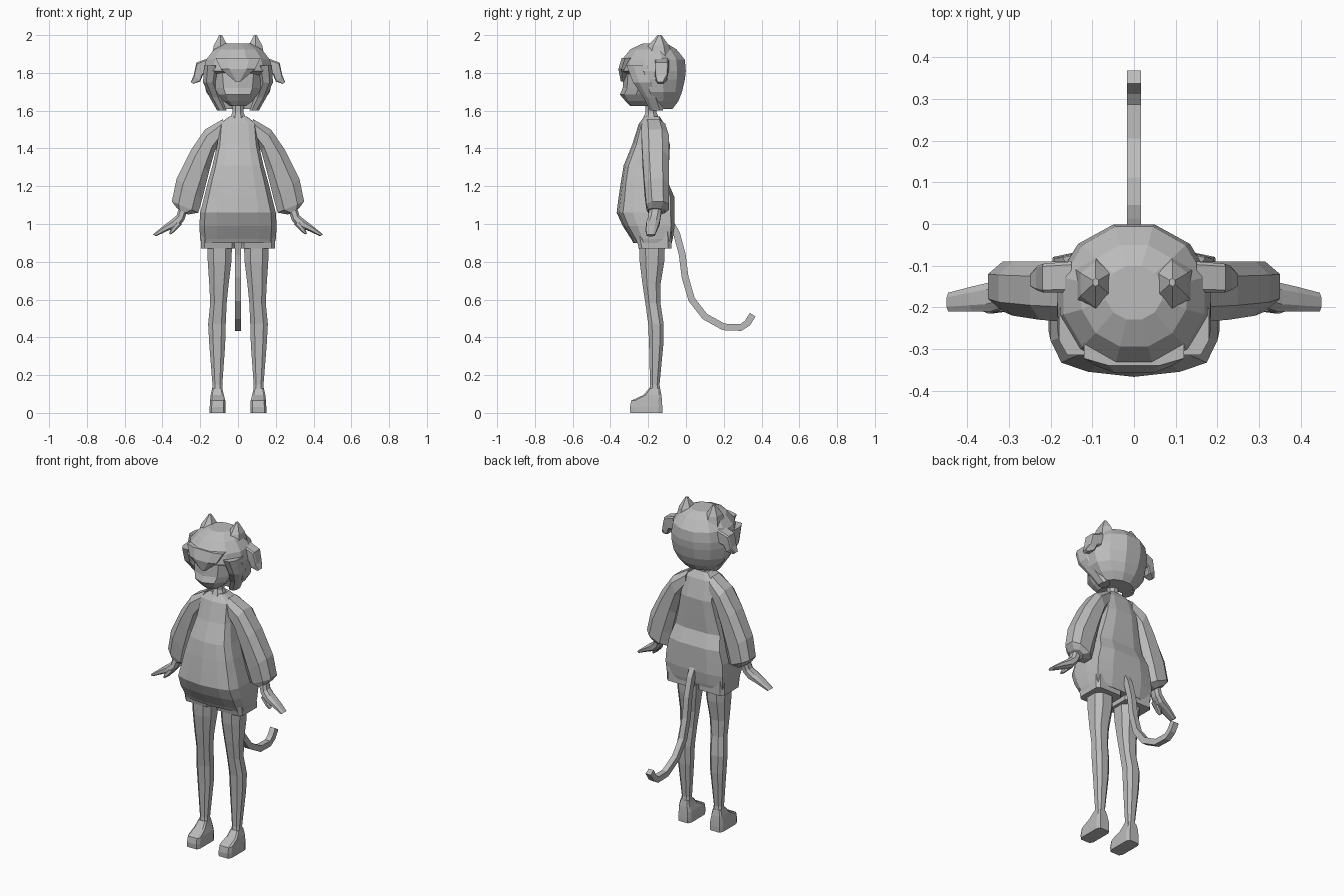
import bpy, bmesh, math
from mathutils import Vector

grey = bpy.data.materials.new("plain grey")
grey.diffuse_color = (0.5, 0.5, 0.5, 1)


def loft(name, rings, mirror=False):
    """Skin a list of equal-count point rings and cap both ends."""
    bm = bmesh.new()
    vs = [[bm.verts.new(p) for p in r] for r in rings]
    n = len(vs[0])
    for a, b in zip(vs, vs[1:]):
        for i in range(n):
            j = (i + 1) % n
            bm.faces.new((a[i], a[j], b[j], b[i]))
    bm.faces.new(vs[0][::-1])
    bm.faces.new(vs[-1])
    if mirror:
        geom = bmesh.ops.duplicate(bm, geom=bm.verts[:] + bm.edges[:] + bm.faces[:])["geom"]
        for v in geom:
            if isinstance(v, bmesh.types.BMVert):
                v.co.x *= -1
    bmesh.ops.recalc_face_normals(bm, faces=bm.faces[:])
    me = bpy.data.meshes.new(name)
    bm.to_mesh(me)
    bm.free()
    me.materials.append(grey)
    ob = bpy.data.objects.new(name, me)
    bpy.context.collection.objects.link(ob)
    return ob


def oval(z, cy, rx, ry, n=12, cx=0, clamp=-9):
    """Horizontal oval ring; the front can be cut flat at y = clamp."""
    pts = []
    for i in range(n):
        a = 2 * math.pi * (i + .5) / n
        pts.append((cx + rx * math.cos(a), max(clamp, cy + ry * math.sin(a)), z))
    return pts


def slab(x0, z0, x1, z1, y0, y1, k=.5):
    """Eight-sided ring between an inner and an outer (x, z) point."""
    c = Vector(((x0 + x1) / 2, (y0 + y1) / 2, (z0 + z1) / 2))
    u = Vector(((x1 - x0) / 2, 0, (z1 - z0) / 2))
    v = Vector((0, (y1 - y0) / 2, 0))
    return [c + u * a + v * b for a, b in
            ((1, -k), (1, k), (k, 1), (-k, 1), (-1, k), (-1, -k), (-k, -1), (k, -1))]


def coat_ring(z, w, f, b):
    """Coat section: pointed front, flat sides and back."""
    half = ((0, 0), (.55, .04), (.87, .11), (1, .28), (1, .62), (.95, .93), (.5, 1), (0, 1))
    pts = [(x * w, f + (b - f) * t, z) for x, t in half]
    return pts + [(-x, y, zz) for x, y, zz in pts[-2:0:-1]]


# coat
loft("coat", [coat_ring(*r) for r in (
    (1.57, .045, -.22, -.14), (1.53, .10, -.25, -.115), (1.42, .11, -.285, -.085),
    (1.31, .135, -.33, -.09), (1.22, .16, -.345, -.095), (1.14, .18, -.357, -.06),
    (1.06, .20, -.367, -.06), (.99, .205, -.335, -.06), (.92, .20, -.29, -.07),
    (.90, .195, -.28, -.075))])

# shorts legs
loft("shorts", [slab(.015, z, .195, z, f, -.078, .8)
                for z, f in ((.96, -.27), (.87, -.25))], True)

# sleeves
loft("sleeve", [slab(*r) for r in (
    (.08, 1.46, .08, 1.555, -.235, -.11), (.125, 1.38, .175, 1.50, -.235, -.09),
    (.155, 1.27, .25, 1.39, -.23, -.09), (.19, 1.13, .325, 1.24, -.22, -.09),
    (.21, 1.06, .35, 1.12, -.21, -.09), (.265, 1.05, .325, 1.085, -.20, -.11))], True)

# hands and thumbs
loft("hand", [slab(*r) for r in (
    (.27, 1.065, .315, 1.08, -.195, -.13), (.285, 1.02, .325, 1.045, -.20, -.135),
    (.315, .985, .355, 1.02, -.21, -.14), (.37, .965, .395, .99, -.21, -.15),
    (.435, .935, .45, .945, -.21, -.165))], True)
loft("thumb", [slab(*r) for r in (
    (.295, 1.0, .33, 1.01, -.21, -.17), (.335, .96, .355, .975, -.215, -.18),
    (.355, .945, .365, .95, -.21, -.19))], True)

# legs
loft("leg", [slab(a, z, b, z, f, k) for z, a, b, f, k in (
    (.93, .03, .165, -.25, -.11), (.80, .035, .16, -.245, -.115),
    (.68, .05, .152, -.23, -.135), (.58, .06, .147, -.215, -.135),
    (.47, .065, .158, -.20, -.118), (.36, .068, .152, -.195, -.12),
    (.15, .083, .135, -.19, -.14), (.11, .08, .138, -.195, -.135))], True)

# feet
loft("foot", [slab(a, z, b, z, f, k, .75) for z, a, b, f, k in (
    (.13, .083, .137, -.195, -.137), (.095, .075, .145, -.225, -.13),
    (.065, .067, .148, -.29, -.127), (.03, .065, .15, -.297, -.125),
    (0, .065, .15, -.295, -.125))], True)

# tail: square tube along a curve in the centre plane
path = [Vector((0, y, z)) for y, z in (
    (-.09, 1.02), (-.05, .95), (-.02, .84), (-.005, .72), (.03, .60), (.10, .51),
    (.20, .455), (.29, .452), (.325, .475), (.353, .52))]
rings = []
for i, p in enumerate(path):
    t = (path[min(i + 1, len(path) - 1)] - path[max(i - 1, 0)]).normalized()
    s = Vector((0, -t.z, t.y)) * .018
    x = Vector((.017, 0, 0))
    rings.append([p + x + s, p - x + s, p - x - s, p + x - s])
loft("tail", rings)

# neck and face
loft("neck", [oval(z, -.185, r, r, 8) for z, r in ((1.54, .055), (1.59, .032), (1.67, .035))])
loft("face", [oval(*r, 10) for r in (
    (1.625, -.24, .045, .055), (1.65, -.235, .08, .085), (1.685, -.225, .11, .125),
    (1.72, -.215, .13, .12), (1.80, -.21, .14, .12), (1.86, -.20, .13, .11))])

# hair: cap whose lower front is cut back behind the face
loft("hair", [oval(z, (f + b) / 2, rx, (b - f) / 2 * 1.03, 12, 0, c)
              for z, f, b, rx, c in (
    (1.955, -.23, -.10, .07, -9), (1.925, -.295, -.05, .13, -9),
    (1.87, -.34, -.005, .175, -9), (1.81, -.352, 0, .19, -9),
    (1.765, -.33, -.005, .188, -.22), (1.70, -.29, -.02, .175, -.20),
    (1.65, -.26, -.04, .14, -.19), (1.61, -.22, -.07, .10, -.18))])

# fringe and side locks
loft("fringe", [slab(-w, z, w, z, f, k) for z, w, f, k in (
    (1.88, .12, -.34, -.27), (1.82, .09, -.358, -.29), (1.755, .015, -.345, -.315))])
loft("side_lock", [slab(a, z, b, z, f, k) for z, a, b, f, k in (
    (1.84, .10, .18, -.315, -.17), (1.75, .115, .185, -.28, -.16),
    (1.67, .09, .15, -.225, -.14), (1.60, .06, .11, -.19, -.12))], True)

# drooping side tufts
loft("side_tuft", [slab(*r, .8) for r in (
    (.15, 1.80, .15, 1.88, -.165, -.09), (.185, 1.79, .22, 1.855, -.165, -.095),
    (.20, 1.755, .235, 1.785, -.16, -.10), (.235, 1.742, .25, 1.752, -.15, -.12))], True)

# pointed ears
loft("ear", [oval(z, y, rx, ry, 6, x) for z, y, rx, ry, x in (
    (1.88, -.15, .06, .085, .09), (1.945, -.145, .042, .055, .092),
    (2.0, -.14, .008, .01, .092))], True)
